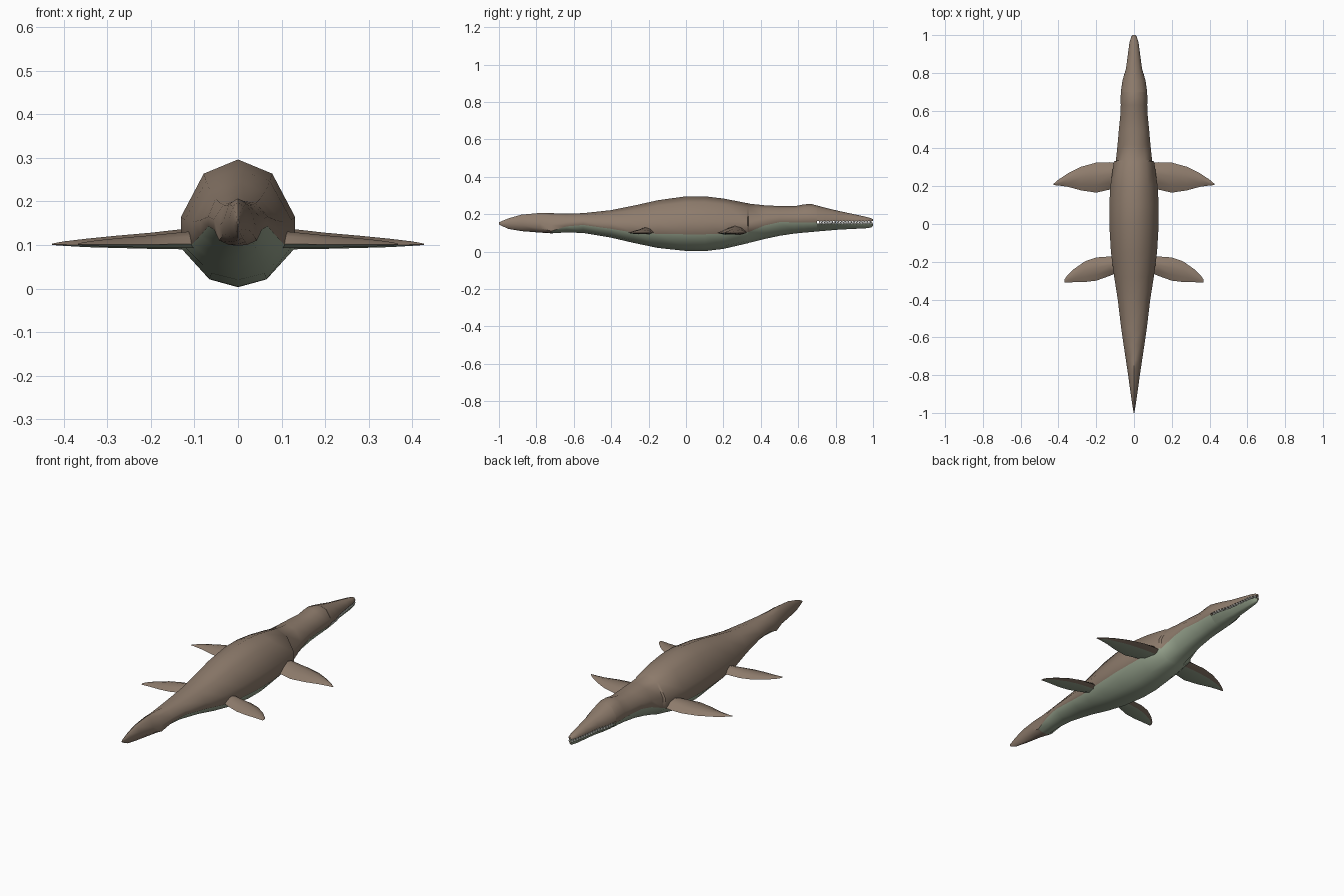
import bpy, bmesh, math
from mathutils import Matrix, Vector

cube = bpy.data.objects.get("Cube")
if cube:
    bpy.data.objects.remove(cube, do_unlink=True)


def material(name, rgb):
    mat = bpy.data.materials.new(name)
    mat.use_nodes = True
    mat.diffuse_color = (*rgb, 1)
    mat.node_tree.nodes["Principled BSDF"].inputs["Base Color"].default_value = (*rgb, 1)
    return mat


BROWN = material("brown skin", (0.27, 0.2, 0.15))
GREEN = material("pale green belly", (0.31, 0.37, 0.27))
WHITE = material("tooth white", (0.85, 0.85, 0.8))


def finish(name, bm, mats, angle=50):
    bmesh.ops.recalc_face_normals(bm, faces=bm.faces)
    mesh = bpy.data.meshes.new(name)
    bm.to_mesh(mesh)
    bm.free()
    for mat in mats:
        mesh.materials.append(mat)
    obj = bpy.data.objects.new(name, mesh)
    bpy.context.collection.objects.link(obj)
    bpy.ops.object.select_all(action="DESELECT")
    obj.select_set(True)
    bpy.context.view_layer.objects.active = obj
    bpy.ops.object.shade_smooth_by_angle(angle=math.radians(angle))
    return obj


def loft(name, rings, is_green):
    """Skin closed rings; is_green(ring number, side number) picks the belly colour."""
    bm = bmesh.new()
    loops = [[bm.verts.new(p) for p in ring] for ring in rings]
    count = len(loops[0])
    for r, (a, b) in enumerate(zip(loops, loops[1:])):
        for s in range(count):
            t = (s + 1) % count
            face = bm.faces.new((a[s], a[t], b[t], b[s]))
            face.material_index = int(is_green(r, s))
    bm.faces.new(loops[0])
    bm.faces.new(loops[-1])
    return finish(name, bm, (BROWN, GREEN))


def mirrored_ring(y, half):
    """Half outline from top to bottom, closed by its mirror image."""
    right = [(x, y, z) for x, z in half]
    return right + [(-x, y, z) for x, z in half[-2:0:-1]]


def upper_outline(w, top, line):
    rise = top - line
    return [(0, top), (0.6 * w, line + 0.84 * rise), (w, line + 0.35 * rise)]


def lower_outline(w, line, bottom):
    return [(0.5 * w, bottom + 0.2 * (line - bottom)), (0, bottom)]


# Body from tail to skull: y, half width, top, colour line, bottom
body = [
    (-1.0, .002, .157, .15, .145), (-.95, .01, .178, .145, .122),
    (-.88, .02, .198, .14, .11), (-.78, .034, .207, .125, .102),
    (-.72, .043, .206, .11, .098), (-.64, .055, .203, .135, .103),
    (-.55, .068, .206, .143, .1), (-.4, .086, .222, .122, .075),
    (-.28, .105, .246, .102, .047), (-.15, .122, .275, .095, .02),
    (0, .131, .296, .093, .004), (.1, .131, .296, .093, .003),
    (.2, .125, .284, .096, .015), (.33, .107, .259, .105, .045),
    (.335, .096, .257, .105, .047), (.42, .087, .248, .14, .068),
    (.5, .08, .244, .158, .085), (.58, .072, .243, .157, .097),
    (.63, .07, .253, .157, .102), (.67, .071, .255, .157, .105),
    (.7, .069, .247, .157, .108)]
rings = [mirrored_ring(y, upper_outline(w, t, l) + [(w, l)] + lower_outline(w, l, b))
         for y, w, t, l, b in body]
loft("body", rings, lambda r, s: body[r][0] > -.73 and 3 <= s <= 6)

# Long snout split into an upper and a lower jaw
LIP, GAP = .157, .007
snout = [
    (.7, .069, .247, .108), (.76, .061, .231, .113), (.82, .043, .217, .118),
    (.9, .032, .2, .122), (.96, .024, .187, .125), (.99, .015, .179, .129),
    (1.0, .006, .173, .138)]
loft("upper_jaw", [mirrored_ring(y, upper_outline(w, t, LIP + GAP) + [(w, LIP + GAP), (0, LIP + GAP)])
                   for y, w, t, b in snout], lambda r, s: False)
loft("lower_jaw", [mirrored_ring(y, [(0, LIP - GAP), (w, LIP - GAP)] + lower_outline(w, LIP - GAP, b))
                   for y, w, t, b in snout], lambda r, s: True)


# Teeth along both jaws, interlocking
def snout_width(y):
    for (ya, wa, *_), (yb, wb, *_) in zip(snout, snout[1:]):
        if ya <= y <= yb:
            return wa + (wb - wa) * (y - ya) / (yb - ya)


for name, direction in (("upper_teeth", -1), ("lower_teeth", 1)):
    bm = bmesh.new()
    for i in range(17):
        y = .715 + i * .017 + (.0085 if direction > 0 else 0)
        y = min(y, .992)
        for side in (-1, 1):
            x = side * (snout_width(y) - .005)
            turn = Matrix.Rotation(math.pi if direction < 0 else 0, 4, "X")
            bmesh.ops.create_cone(bm, cap_ends=True, segments=5, radius1=.006, radius2=0,
                                  depth=.016, matrix=Matrix.Translation((x, y, LIP)) @ turn)
    finish(name, bm, (WHITE,), 20)

# Flippers: x, leading y, trailing y, top, bottom at each section
front = [
    (.08, .32, .2, .142, .09), (.13, .327, .182, .136, .09), (.2, .325, .166, .128, .091),
    (.28, .303, .178, .121, .093), (.35, .268, .197, .114, .095),
    (.4, .235, .204, .108, .098), (.427, .212, .206, .103, .1)]
rear = [
    (.07, -.175, -.25, .135, .093), (.13, -.172, -.275, .129, .093), (.2, -.177, -.3, .122, .094),
    (.26, -.198, -.307, .117, .095), (.32, -.24, -.308, .111, .097),
    (.355, -.275, -.311, .106, .099), (.367, -.293, -.311, .103, .1)]


def flipper(name, sections, side):
    rings = []
    for x, lead, trail, top, bottom in sections:
        edge = bottom + .25 * (top - bottom)
        shape = [(0, edge), (.2, top - .3 * (top - edge)), (.45, top), (.75, top - .4 * (top - edge)),
                 (1, edge), (.75, bottom), (.25, bottom)]
        rings.append([(side * x, lead + f * (trail - lead), z) for f, z in shape])
    # Green patch under the middle, brown margins
    loft(name, rings, lambda r, s: s in (4, 5) and r < len(sections) - 2)


for label, side in (("left", 1), ("right", -1)):
    flipper("front_flipper_" + label, front, side)
    flipper("rear_flipper_" + label, rear, side)
